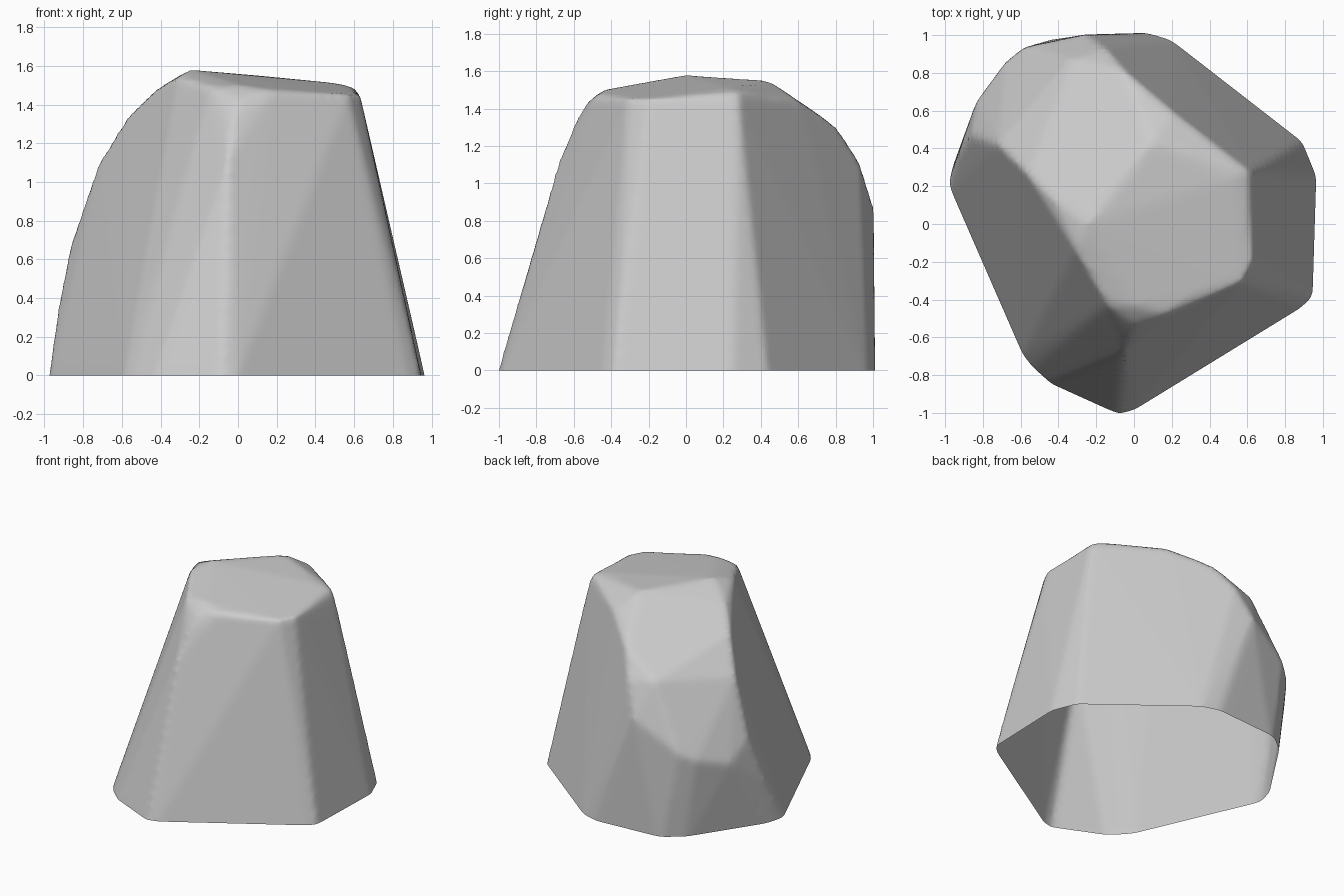
import bpy, bmesh

if "Cube" in bpy.data.objects:
    bpy.data.objects.remove(bpy.data.objects["Cube"])

# Footprint outline on the ground (x, y)
base = [(-.97, .18), (-.94, .29), (-.57, .85), (-.44, .95), (.10, .99), (.22, .955),
        (.89, .435), (.965, .25), (.945, -.385), (.88, -.445), (0, -.985), (-.08, -1.005),
        (-.13, -.985), (-.44, -.845), (-.54, -.755), (-.59, -.69)]

# Bulge low on the back left side
bulge = [(-.93, .37, .35), (-.865, .47, .68), (-.835, .65, .54), (-.685, .855, .60),
         (-.585, .935, .66), (-.25, 1.005, .87)]

# Rounded shoulder rising from the bulge to the crown
shoulder = [(-.72, .42, 1.10), (-.57, .27, 1.34), (-.42, .12, 1.48), (-.34, .87, 1.13),
            (-.15, .93, 1.11), (-.05, .81, 1.30), (.20, .60, 1.44)]

# Crown and its front rim
crown = [(-.25, 0, 1.58), (.10, .44, 1.55), (.51, .24, 1.51), (.60, .28, 1.49),
         (.63, .28, 1.44), (.63, -.20, 1.45), (.57, -.31, 1.45), (.18, -.48, 1.47),
         (.02, -.44, 1.50), (0, -.53, 1.43), (-.02, -.59, 1.33), (-.05, -.68, 1.12),
         (-.14, -.43, 1.49), (-.31, -.14, 1.54)]

# Wrap the points in a closed shell that continues a little below the ground
bm = bmesh.new()
skirt = [(x * 1.025, y * 1.025, -.12) for x, y in base]
for p in skirt + [(x, y, 0) for x, y in base] + bulge + shoulder + crown:
    bm.verts.new(p)
hull = bmesh.ops.convex_hull(bm, input=bm.verts[:])
inside = {g for k in ("geom_interior", "geom_unused") for g in hull[k]
          if isinstance(g, bmesh.types.BMVert) and not g.link_faces}
bmesh.ops.delete(bm, geom=list(inside), context='VERTS')
bmesh.ops.recalc_face_normals(bm, faces=bm.faces[:])

mesh = bpy.data.meshes.new("boulder")
bm.to_mesh(mesh)
bm.free()
boulder = bpy.data.objects.new("boulder", mesh)
bpy.context.collection.objects.link(boulder)

# Soften the facet edges evenly
remesh = boulder.modifiers.new("even_mesh", 'REMESH')
remesh.mode = 'VOXEL'
remesh.voxel_size = .025
soften = boulder.modifiers.new("soften", 'SMOOTH')
soften.factor = .5
soften.iterations = 5
bpy.context.view_layer.objects.active = boulder
boulder.select_set(True)
for name in ("even_mesh", "soften"):
    bpy.ops.object.modifier_apply(modifier=name)

# Slice at ground level and leave the underside open
bm = bmesh.new()
bm.from_mesh(boulder.data)
bmesh.ops.bisect_plane(bm, geom=bm.verts[:] + bm.edges[:] + bm.faces[:],
                       plane_co=(0, 0, 0), plane_no=(0, 0, 1), clear_inner=True)
bm.to_mesh(boulder.data)
bm.free()
bpy.ops.object.shade_smooth_by_angle(angle=1.05)
